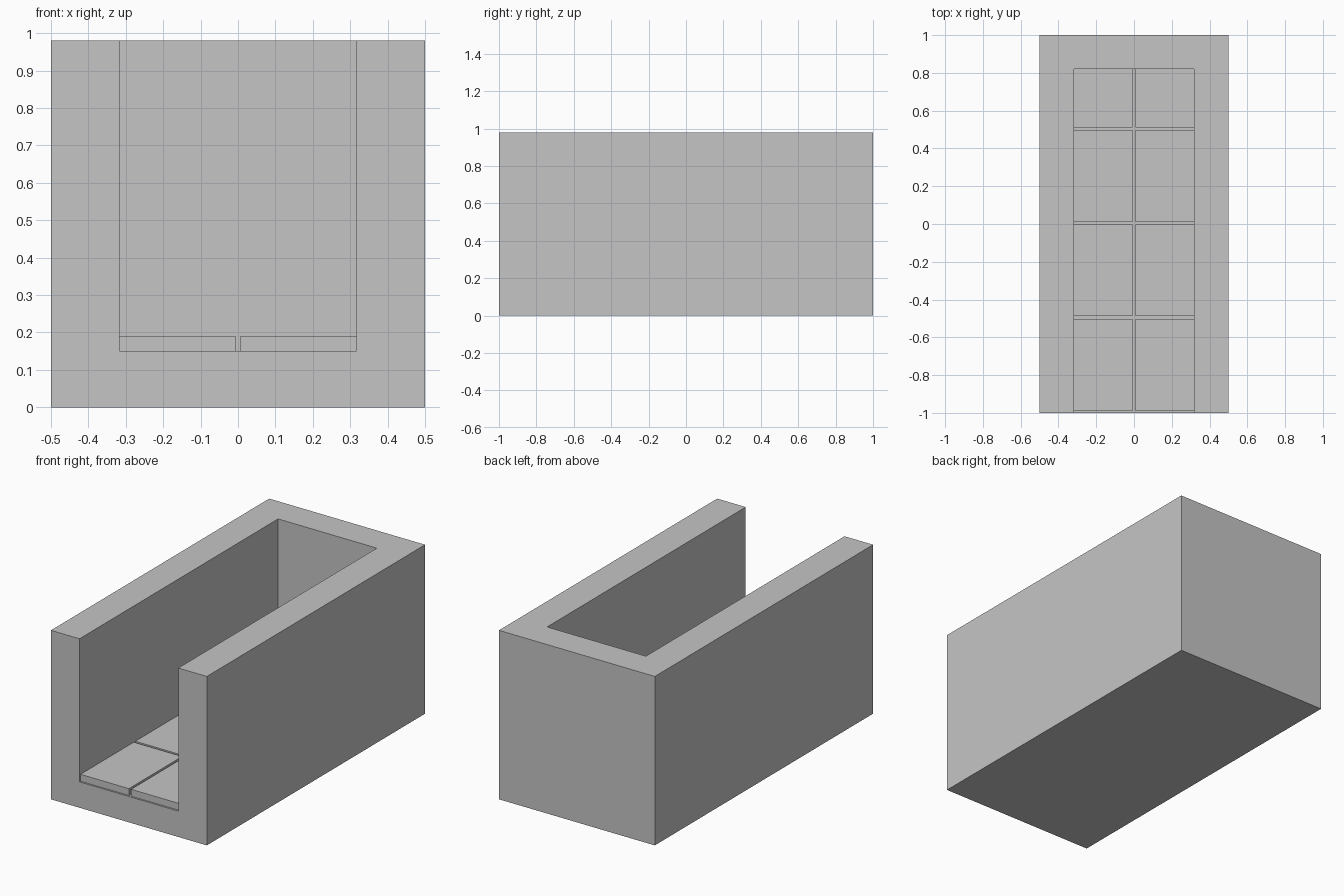
import bpy
import bmesh

default = bpy.data.objects.get("Cube")
if default:
    bpy.data.objects.remove(default, do_unlink=True)

HEIGHT = 0.98      # overall height
INNER = 0.317      # half width of the channel
FLOOR = 0.15       # height of the channel floor
BACK = 0.82        # inside face of the end wall

concrete = bpy.data.materials.new("light_grey_concrete")
concrete.use_nodes = True
concrete.diffuse_color = (0.56, 0.56, 0.56, 1)
concrete.node_tree.nodes["Principled BSDF"].inputs["Base Color"].default_value = (0.56, 0.56, 0.56, 1)


def finish(name, bm):
    """Turn a bmesh into a named concrete object."""
    bmesh.ops.recalc_face_normals(bm, faces=bm.faces)
    mesh = bpy.data.meshes.new(name)
    bm.to_mesh(mesh)
    bm.free()
    mesh.materials.append(concrete)
    obj = bpy.data.objects.new(name, mesh)
    bpy.context.collection.objects.link(obj)
    return obj


def prism(bm, profile, y0, y1):
    """Extrude an x-z profile along y."""
    face = bm.faces.new([bm.verts.new((x, y0, z)) for x, z in profile])
    ext = bmesh.ops.extrude_face_region(bm, geom=[face])["geom"]
    verts = [v for v in ext if isinstance(v, bmesh.types.BMVert)]
    bmesh.ops.translate(bm, verts=verts, vec=(0, y1 - y0, 0))


def rectangle(x0, x1, z0, z1):
    return [(x0, z0), (x1, z0), (x1, z1), (x0, z1)]


# Outer block, with the channel cut out of its front and top
bm = bmesh.new()
prism(bm, rectangle(-0.5, 0.5, 0, HEIGHT), -1, 1)
trough = finish("trough", bm)

bm = bmesh.new()
prism(bm, rectangle(-INNER, INNER, FLOOR, HEIGHT + 0.2), -1.2, BACK)
cutter = finish("channel_cutter", bm)
cutter.hide_render = True
cutter.hide_viewport = True
cut = trough.modifiers.new("channel", 'BOOLEAN')
cut.object = cutter
cut.operation = 'DIFFERENCE'
cut.solver = 'EXACT'

# Two columns of floor slabs with narrow joints between them
rows = [(-0.99, -0.502), (-0.488, -0.002), (0.01, 0.497), (0.511, BACK)]
for side, x0, x1 in (("right", -INNER, -0.007), ("left", 0.007, INNER)):
    for i, (y0, y1) in enumerate(rows, 1):
        bm = bmesh.new()
        prism(bm, rectangle(x0, x1, FLOOR, FLOOR + 0.04), y0, y1)
        finish(f"floor_slab_{side}_{i}", bm)
